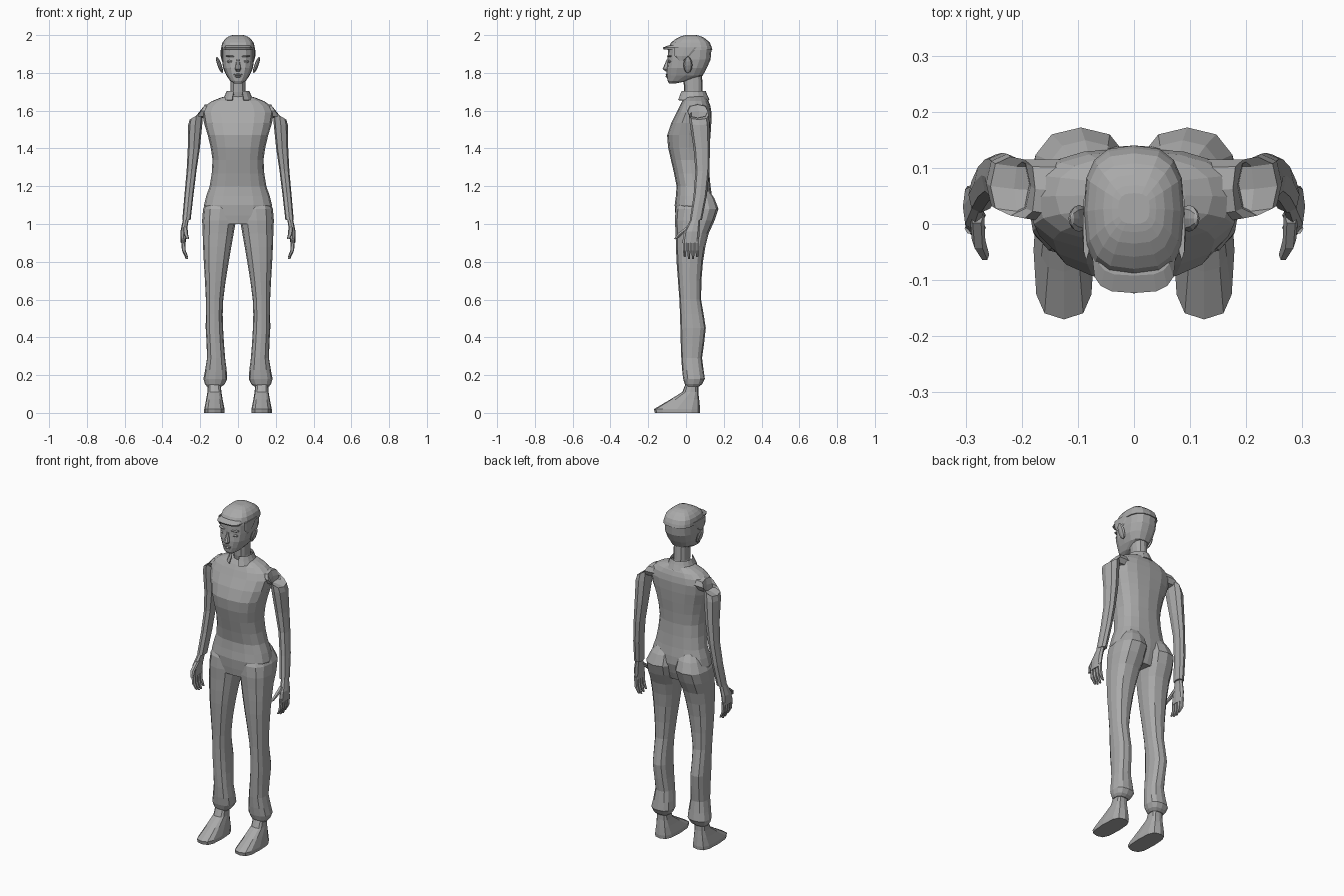
import bpy, bmesh, math
from mathutils import Matrix, Vector

cube = bpy.data.objects.get("Cube")
if cube:
    bpy.data.objects.remove(cube)

grey = bpy.data.materials.new("plain_grey")
grey.use_nodes = True
grey.diffuse_color = (.4, .4, .4, 1)
grey.node_tree.nodes["Principled BSDF"].inputs["Base Color"].default_value = grey.diffuse_color


def finish(name, bm, mirror=False):
    """Turn a bmesh into an object, with a twin across x = 0 if asked."""
    bmesh.ops.recalc_face_normals(bm, faces=bm.faces)
    mesh = bpy.data.meshes.new(name)
    bm.to_mesh(mesh)
    bm.free()
    mesh.materials.append(grey)
    part = bpy.data.objects.new(name, mesh)
    bpy.context.collection.objects.link(part)
    if mirror:
        part.modifiers.new("Mirror", 'MIRROR').use_mirror_merge = False
    return part


def ring(z, half, front, back, x=0, tilt=0):
    """One cross-section: height, half width, front and back limits."""
    return Vector((x, (front + back) / 2, z, half, (back - front) / 2, math.radians(tilt)))


def refine(rings):
    """Insert a smoothly curved section between each pair of sections."""
    padded = [rings[0], *rings, rings[-1]]
    result = [rings[0]]
    for before, start, end, after in zip(padded, padded[1:], padded[2:], padded[3:]):
        bulge = (start + end - before - after) / 16
        result += [(start + end) / 2 + bulge, end]
    return result


def loft(name, rings, sides=12, roundness=.8, mirror=False):
    """Skin a list of rounded-box cross-sections and close both ends."""
    bm = bmesh.new()
    loops = []
    for x, y, z, half, depth, tilt in rings:
        turn = Matrix.Rotation(tilt, 3, 'Y')
        loop = []
        for i in range(sides):
            angle = math.tau * i / sides
            c, s = math.cos(angle), math.sin(angle)
            offset = Vector((math.copysign(abs(c) ** roundness, c) * half,
                             math.copysign(abs(s) ** roundness, s) * depth, 0))
            loop.append(bm.verts.new(Vector((x, y, z)) + turn @ offset))
        loops.append(loop)
    for low, high in zip(loops, loops[1:]):
        for i in range(sides):
            bm.faces.new((low[i - 1], low[i], high[i], high[i - 1]))
    bm.faces.new(loops[0])
    bm.faces.new(loops[-1])
    return finish(name, bm, mirror)


def blob(name, centre, size, tilt=0, mirror=False):
    """A small faceted ellipsoid, size given as half extents."""
    bm = bmesh.new()
    bmesh.ops.create_uvsphere(bm, u_segments=8, v_segments=6, radius=1)
    turn = Matrix.Rotation(math.radians(tilt), 4, 'Y')
    bm.transform(Matrix.Translation(centre) @ turn @ Matrix.Diagonal((*size, 1)))
    return finish(name, bm, mirror)


# Shirt and waist
loft("torso", refine([
    ring(z=1, half=.14, front=-.05, back=.11),
    ring(z=1.1, half=.18, front=-.06, back=.14),
    ring(z=1.2, half=.15, front=-.05, back=.13),
    ring(z=1.34, half=.135, front=-.08, back=.12),
    ring(z=1.47, half=.16, front=-.1, back=.13),
    ring(z=1.59, half=.19, front=-.05, back=.135),
    ring(z=1.65, half=.14, front=-.02, back=.12),
    ring(z=1.68, half=.05, front=0, back=.1)]), sides=16)

# Trouser legs, swelling into the seat and flaring at the hem
loft("legs", refine([
    ring(z=1.18, x=.08, half=.05, front=0, back=.12),
    ring(z=1.08, x=.095, half=.09, front=-.055, back=.172),
    ring(z=.95, x=.105, half=.082, front=-.055, back=.12),
    ring(z=.8, x=.115, half=.066, front=-.05, back=.09),
    ring(z=.6, x=.124, half=.046, front=-.035, back=.08),
    ring(z=.45, x=.125, half=.046, front=-.03, back=.105),
    ring(z=.29, x=.116, half=.048, front=-.025, back=.085),
    ring(z=.18, x=.12, half=.063, front=-.015, back=.1),
    ring(z=.14, x=.125, half=.04, front=0, back=.07)]), mirror=True)

# Bare feet, tapering up from a flat sole
loft("feet", [
    ring(z=0, x=.125, half=.054, front=-.165, back=.073),
    ring(z=.02, x=.125, half=.054, front=-.17, back=.075),
    ring(z=.07, x=.125, half=.044, front=-.085, back=.07),
    ring(z=.11, x=.125, half=.037, front=-.02, back=.065),
    ring(z=.16, x=.125, half=.034, front=0, back=.065)], roundness=.65, mirror=True)

# Sleeves curving over the shoulder
loft("arms", [
    ring(z=1.6, x=.13, half=.04, front=0, back=.115, tilt=75),
    ring(z=1.597, x=.195, half=.04, front=.01, back=.115, tilt=62),
    ring(z=1.575, x=.22, half=.042, front=.015, back=.12, tilt=32),
    ring(z=1.53, x=.226, half=.038, front=.02, back=.125, tilt=8),
    ring(z=1.4, x=.234, half=.032, front=.04, back=.127),
    ring(z=1.28, x=.246, half=.026, front=.05, back=.124),
    ring(z=1.15, x=.26, half=.024, front=.04, back=.11),
    ring(z=1.02, x=.273, half=.022, front=.02, back=.084)], sides=8, mirror=True)

# Hands: palm, four fingers and thumb
loft("palms", [
    ring(z=1.03, x=.275, half=.015, front=.028, back=.074),
    ring(z=.96, x=.288, half=.017, front=-.01, back=.072),
    ring(z=.9, x=.29, half=.013, front=-.02, back=.068)], sides=8, mirror=True)
for i, finger in enumerate(("index", "middle", "third", "little")):
    front = -.018 + .022 * i
    back = front + .021
    tip = .81 + .01 * abs(i - 1.6)
    loft(finger + "_fingers", [
        ring(z=.92, x=.29, half=.012, front=front, back=back),
        ring(z=.86, x=.287, half=.01, front=front, back=back),
        ring(z=tip, x=.27, half=.006, front=front + .006, back=back - .004)],
        sides=6, mirror=True)
loft("thumbs", [
    ring(z=.985, x=.28, half=.013, front=0, back=.04),
    ring(z=.95, x=.277, half=.012, front=-.045, back=-.012),
    ring(z=.92, x=.266, half=.008, front=-.065, back=-.045)], sides=6, mirror=True)

# Neck and head
loft("neck", [
    ring(z=1.65, half=.05, front=0, back=.1),
    ring(z=1.7, half=.04, front=-.01, back=.088),
    ring(z=1.8, half=.04, front=-.015, back=.085)])
loft("head", [
    ring(z=1.745, half=.022, front=-.09, back=-.05),
    ring(z=1.758, half=.042, front=-.098, back=.01),
    ring(z=1.785, half=.061, front=-.102, back=.088),
    ring(z=1.825, half=.079, front=-.102, back=.11),
    ring(z=1.87, half=.085, front=-.097, back=.13),
    ring(z=1.935, half=.085, front=-.096, back=.136)], sides=16, roundness=.75)

# Close-cropped hair with a short fringe jutting forward
loft("hair", refine([
    ring(z=1.92, half=.09, front=-.098, back=.14),
    ring(z=1.96, half=.083, front=-.08, back=.126),
    ring(z=1.99, half=.055, front=-.035, back=.088),
    ring(z=2, half=.028, front=0, back=.055)]), sides=16, roundness=.7)
loft("fringe", [
    ring(z=1.925, half=.072, front=-.118, back=0),
    ring(z=1.934, half=.074, front=-.123, back=0),
    ring(z=1.946, half=.066, front=-.092, back=0)], sides=16, roundness=.65)
loft("sideburns", [
    ring(z=1.865, x=.083, half=.003, front=-.035, back=-.015),
    ring(z=1.89, x=.085, half=.007, front=-.06, back=.02),
    ring(z=1.935, x=.085, half=.006, front=-.065, back=.06)], sides=8, mirror=True)
blob("ears", centre=(.098, .01, 1.842), size=(.011, .024, .046), tilt=20, mirror=True)

# Face: nose, lips, brows and eyes
loft("nose", [
    ring(z=1.808, half=.01, front=-.108, back=-.09),
    ring(z=1.82, half=.016, front=-.124, back=-.09),
    ring(z=1.872, half=.007, front=-.102, back=-.085)], sides=8)
blob("lower_lip", centre=(0, -.098, 1.781), size=(.018, .01, .006))
blob("upper_lip", centre=(0, -.098, 1.791), size=(.024, .01, .005))
blob("brows", centre=(.04, -.085, 1.888), size=(.026, .016, .005), tilt=-4, mirror=True)
blob("eyes", centre=(.039, -.084, 1.86), size=(.019, .012, .008), mirror=True)

# Upright collar with a folded rim, open at the throat
bm = bmesh.new()
gap, steps, previous = math.radians(22), 14, None
for i in range(steps + 1):
    angle = gap + (math.tau - 2 * gap) * i / steps
    column = [bm.verts.new((radius * math.sin(angle), .038 - (radius + .006) * math.cos(angle), z))
              for radius, z in ((.075, 1.655), (.06, 1.705), (.068, 1.685))]
    if previous:
        for k in range(2):
            bm.faces.new((previous[k], column[k], column[k + 1], previous[k + 1]))
    previous = column
collar = finish("collar", bm)
collar.modifiers.new("Solidify", 'SOLIDIFY').thickness = .006
